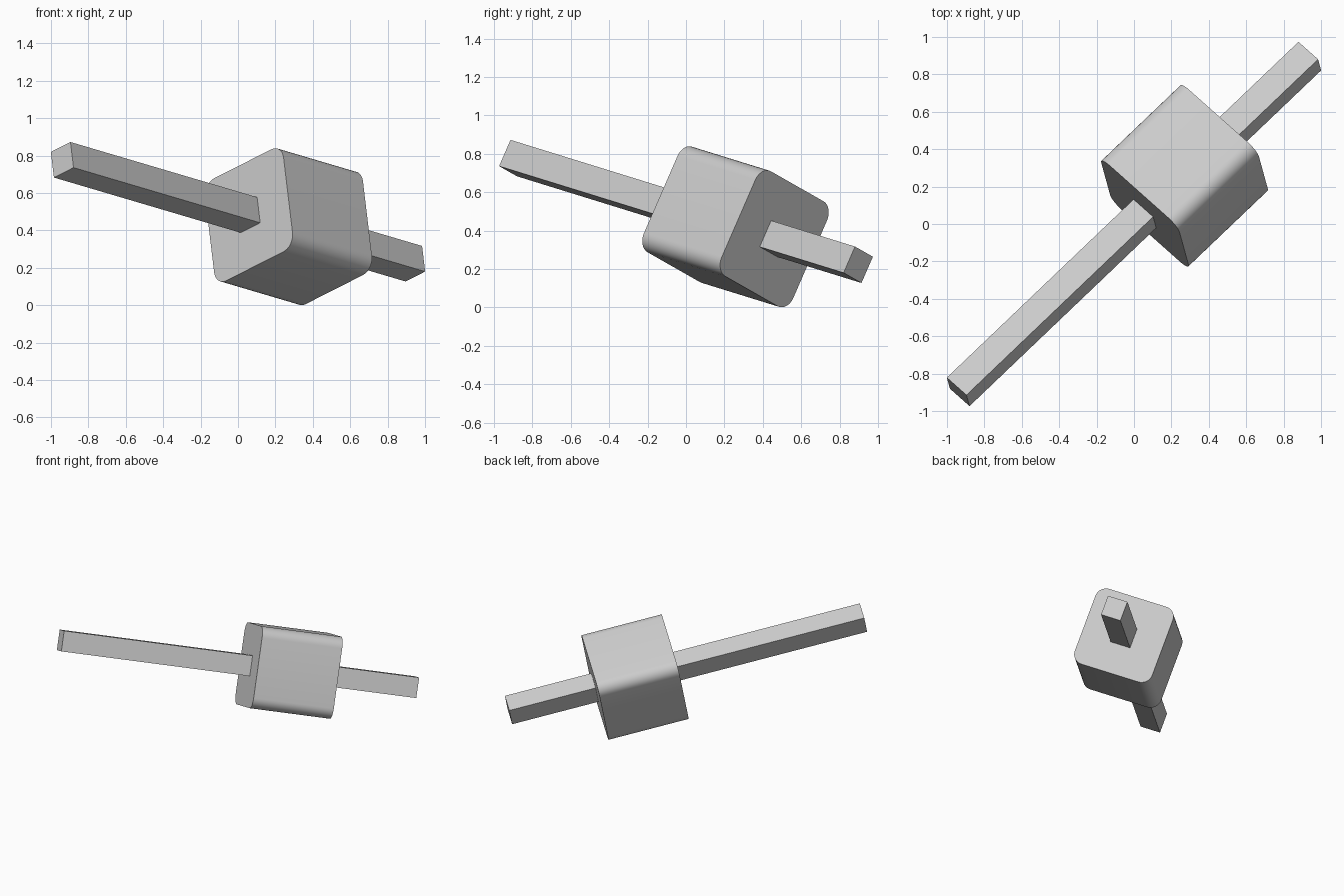
import bpy, bmesh
from mathutils import Matrix, Vector

if "Cube" in bpy.data.objects:
    bpy.data.objects.remove(bpy.data.objects["Cube"])

# Single light grey material
grey = bpy.data.materials.new("light grey")
grey.use_nodes = True
grey.diffuse_color = (0.6, 0.6, 0.6, 1)
grey.node_tree.nodes["Principled BSDF"].inputs["Base Color"].default_value = (0.6, 0.6, 0.6, 1)

# Tilted frame: local y runs along the bar, local z is roughly up
along = Vector((0.707, 0.675, -0.209)).normalized()
side = along.cross(Vector((-0.1, 0.4, 0.9))).normalized()
up = side.cross(along)
frame = Matrix((side, along, up)).transposed().to_4x4()
centre = Vector((0, 0, 0.5))


def block(name, width, length, offset, radius=0):
    """Square block along the bar axis, with its lengthwise edges rounded."""
    bm = bmesh.new()
    bmesh.ops.create_cube(bm, size=1)
    bmesh.ops.scale(bm, vec=(width, length, width), verts=bm.verts)
    if radius:
        edges = [e for e in bm.edges
                 if abs(e.verts[0].co.y - e.verts[1].co.y) > length / 2]
        bmesh.ops.bevel(bm, geom=edges, offset=radius, segments=8,
                        profile=0.5, affect='EDGES')
    mesh = bpy.data.meshes.new(name)
    bm.to_mesh(mesh)
    bm.free()
    mesh.materials.append(grey)
    obj = bpy.data.objects.new(name, mesh)
    obj.matrix_world = Matrix.Translation(centre + along * offset) @ frame
    bpy.context.collection.objects.link(obj)
    if radius:
        bpy.ops.object.select_all(action='DESELECT')
        obj.select_set(True)
        bpy.context.view_layer.objects.active = obj
        bpy.ops.object.shade_smooth_by_angle()
    return obj


# Long handle through the rounded hammer head
block("handle_bar", 0.15, 2.658, 0)
block("rounded_head", 0.6, 0.6, 0.382, radius=0.08)
